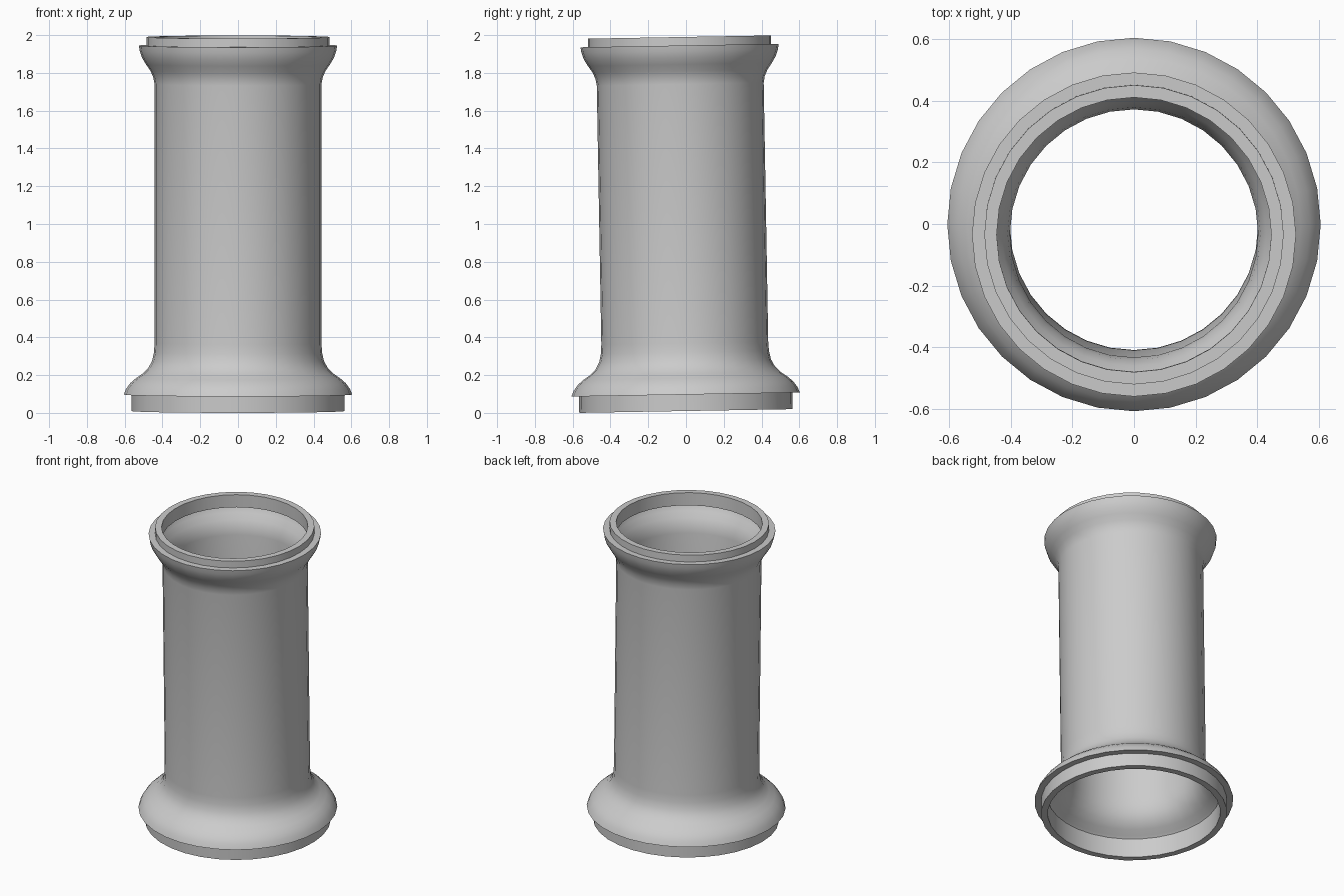
import bpy, bmesh
from math import radians, pi
from mathutils import Matrix, Vector

cube = bpy.data.objects.get("Cube")
if cube:
    bpy.data.objects.remove(cube, do_unlink=True)

SIDES = 32
WALL = 0.04
TILT = 0.0175

# Plain grey finish
grey = bpy.data.materials.new("plain grey")
grey.use_nodes = True
colour = (0.6, 0.6, 0.6, 1)
grey.diffuse_color = colour
grey.node_tree.nodes["Principled BSDF"].inputs["Base Color"].default_value = colour

# Outer flares and shaft, bottom to top, as (radius, height)
outer = [(0.605, 0.097), (0.592, 0.128), (0.57, 0.158), (0.54, 0.184),
         (0.505, 0.208), (0.475, 0.238), (0.455, 0.275), (0.445, 0.32), (0.442, 0.37),
         (0.442, 1.74), (0.448, 1.775), (0.463, 1.81), (0.487, 1.845),
         (0.508, 1.88), (0.52, 1.915), (0.525, 1.945)]


def inset(points, distance):
    """Offset the profile towards the axis, giving the inner wall."""
    result = []
    for i, p in enumerate(points):
        a = Vector(points[max(i - 1, 0)])
        b = Vector(points[min(i + 1, len(points) - 1)])
        d = (b - a).normalized()
        result.append(tuple(Vector(p) + Vector((-d.y, d.x)) * distance))
    return result


inner = inset(outer, WALL)
inner[0] = (outer[0][0] - WALL, outer[0][1] + WALL)
inner[-1] = (outer[-1][0] - WALL, outer[-1][1] - WALL)

# Stepped collars at both ends join the two walls into one closed section
bottom, top = 0.01, 1.99
foot, neck = 0.565, 0.485
section = ([(foot, bottom), (foot, outer[0][1])] + outer
           + [(neck, outer[-1][1]), (neck, top), (neck - WALL, top),
              (neck - WALL, inner[-1][1])] + inner[::-1]
           + [(foot - WALL, inner[0][1]), (foot - WALL, bottom)])

# Revolve the section into the hollow column
bm = bmesh.new()
verts = [bm.verts.new((r, 0, z)) for r, z in section]
edges = [bm.edges.new((v, verts[(i + 1) % len(verts)])) for i, v in enumerate(verts)]
bmesh.ops.spin(bm, geom=verts + edges, cent=(0, 0, 0), axis=(0, 0, 1),
               angle=2 * pi, steps=SIDES, use_merge=True)
bmesh.ops.remove_doubles(bm, verts=bm.verts[:], dist=0.0001)
bmesh.ops.recalc_face_normals(bm, faces=bm.faces[:])

# Slight backward lean
bm.transform(Matrix.Rotation(TILT, 4, 'X'))
mesh = bpy.data.meshes.new("hollow_column")
bm.to_mesh(mesh)
bm.free()
mesh.materials.append(grey)

column = bpy.data.objects.new("hollow_column", mesh)
bpy.context.collection.objects.link(column)
bpy.ops.object.select_all(action='DESELECT')
column.select_set(True)
bpy.context.view_layer.objects.active = column
bpy.ops.object.shade_smooth_by_angle(angle=radians(32))
